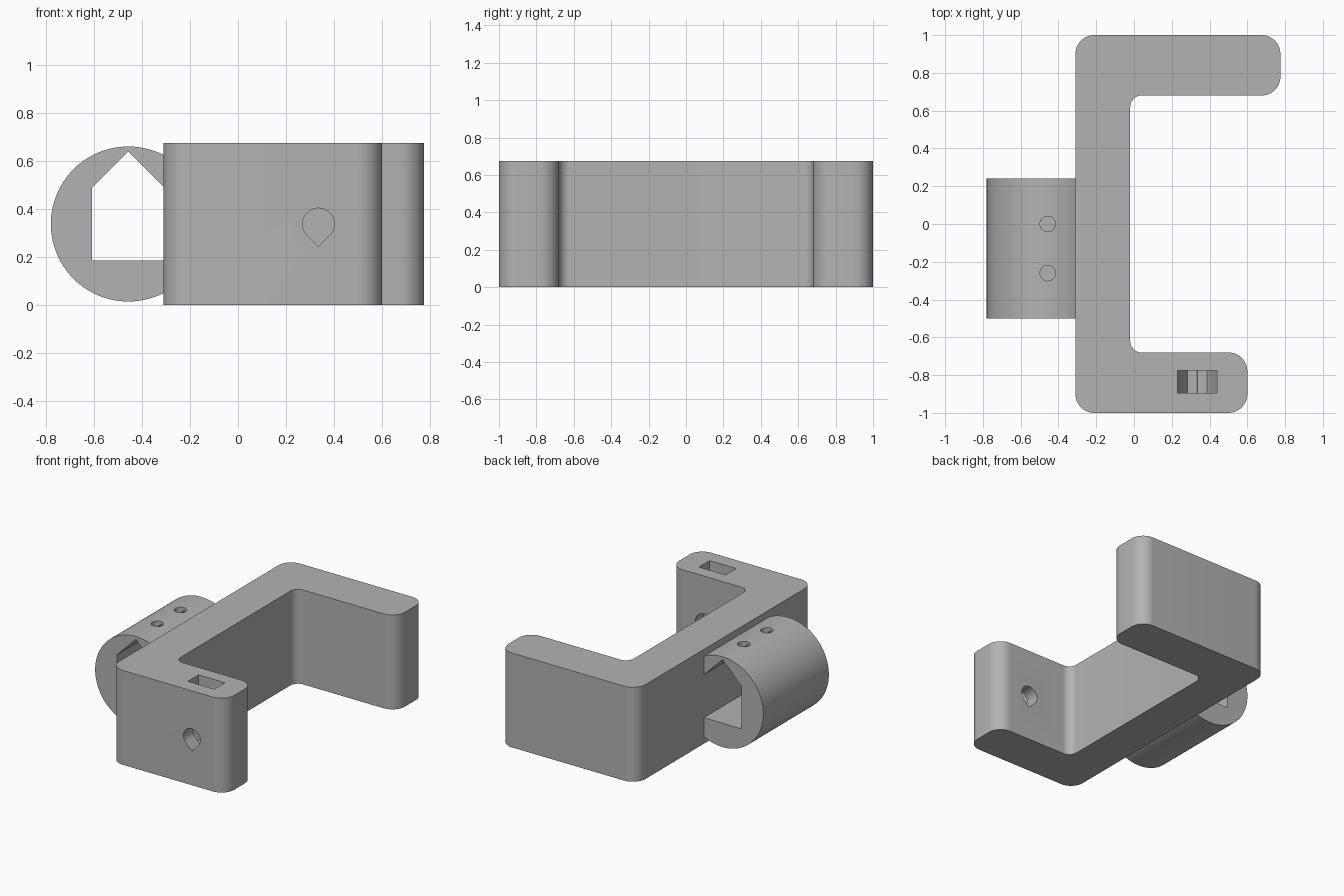
import bpy, bmesh
from math import sin, cos, pi, radians, sqrt
from mathutils import Vector

if "Cube" in bpy.data.objects:
    bpy.data.objects.remove(bpy.data.objects["Cube"], do_unlink=True)

grey = bpy.data.materials.new("plain grey")
grey.use_nodes = True
COLOUR = (0.45, 0.45, 0.45, 1)
grey.diffuse_color = COLOUR
grey.node_tree.nodes["Principled BSDF"].inputs["Base Color"].default_value = COLOUR


def prism(name, outline, start, end, axis="Z"):
    """Extrude a flat outline along Z (outline is x, y) or Y (outline is x, z)."""
    def place(p, d):
        return (p[0], p[1], d) if axis == "Z" else (p[0], d, p[1])
    bm = bmesh.new()
    face = bm.faces.new([bm.verts.new(place(p, start)) for p in outline])
    ext = bmesh.ops.extrude_face_region(bm, geom=[face])
    shift = Vector(place((0, 0), end - start))
    bmesh.ops.translate(bm, vec=shift, verts=[v for v in ext["geom"] if isinstance(v, bmesh.types.BMVert)])
    bmesh.ops.recalc_face_normals(bm, faces=bm.faces)
    mesh = bpy.data.meshes.new(name)
    bm.to_mesh(mesh)
    bm.free()
    mesh.materials.append(grey)
    obj = bpy.data.objects.new(name, mesh)
    bpy.context.collection.objects.link(obj)
    return obj


def arc(cx, cy, r, a0=0, a1=360, n=64):
    angles = [radians(a0 + (a1 - a0) * i / n) for i in range(n + 1)]
    pts = [(cx + r * cos(a), cy + r * sin(a)) for a in angles]
    return pts[:-1] if a1 - a0 == 360 else pts


def rounded(corners, n=12):
    """Round right-angled corners given as (x, y, radius)."""
    pts = []
    for i, (x, y, r) in enumerate(corners):
        p = Vector((x, y))
        u = (Vector(corners[i - 1][:2]) - p).normalized() * r
        v = (Vector(corners[(i + 1) % len(corners)][:2]) - p).normalized() * r
        for k in range(n + 1):
            a = pi / 2 * k / n
            pts.append(p + u * (1 - sin(a)) + v * (1 - cos(a)))
    return pts


def combine(target, tool, operation):
    mod = target.modifiers.new(operation, "BOOLEAN")
    mod.operation, mod.object, mod.solver = operation, tool, "EXACT"
    bpy.context.view_layer.objects.active = target
    bpy.ops.object.modifier_apply(modifier=mod.name)
    bpy.data.objects.remove(tool, do_unlink=True)


# C-shaped bracket with one longer arm
HEIGHT, OUT, IN = 0.675, 0.1, 0.06
bracket = prism("bracket", rounded([
    (-0.31, -1, OUT), (0.6, -1, OUT), (0.6, -0.68, OUT), (-0.02, -0.68, IN),
    (-0.02, 0.68, IN), (0.775, 0.68, OUT), (0.775, 1, OUT), (-0.31, 1, OUT)]), 0, HEIGHT)

# Teardrop bolt hole through the short arm
BX, MID, R = 0.335, 0.338, 0.066
drop = arc(BX, MID, R, -45, 225, 36) + [(BX, MID - R * sqrt(2))]
combine(bracket, prism("bolt_hole", drop, -1.1, -0.6, "Y"), "DIFFERENCE")

# Nut slot, open at the top with a half-hexagon floor
N = 0.105
slot = [(BX + N, 0.8), (BX - N, 0.8)] + arc(BX, MID, N, 180, 360, 3)
combine(bracket, prism("nut_slot", slot, -0.895, -0.775, "Y"), "DIFFERENCE")

# Side tube with a house-shaped channel
TX = -0.457
tube = prism("tube", arc(TX, MID, 0.323, n=96), -0.5, 0.24, "Y")
W = 0.152
house = [(TX - W, 0.186), (TX + W, 0.186), (TX + W, 0.488), (TX, 0.64), (TX - W, 0.488)]
combine(tube, prism("channel", house, -0.7, 0.5, "Y"), "DIFFERENCE")

# Two screw holes through the top of the tube
for y in (0, -0.26):
    combine(tube, prism("screw_hole", arc(TX, y, 0.041, n=32), 0.4, 0.8), "DIFFERENCE")

combine(bracket, tube, "UNION")
bpy.ops.object.select_all(action="DESELECT")
bracket.select_set(True)
bpy.context.view_layer.objects.active = bracket
bpy.ops.object.shade_smooth_by_angle(angle=radians(30))
